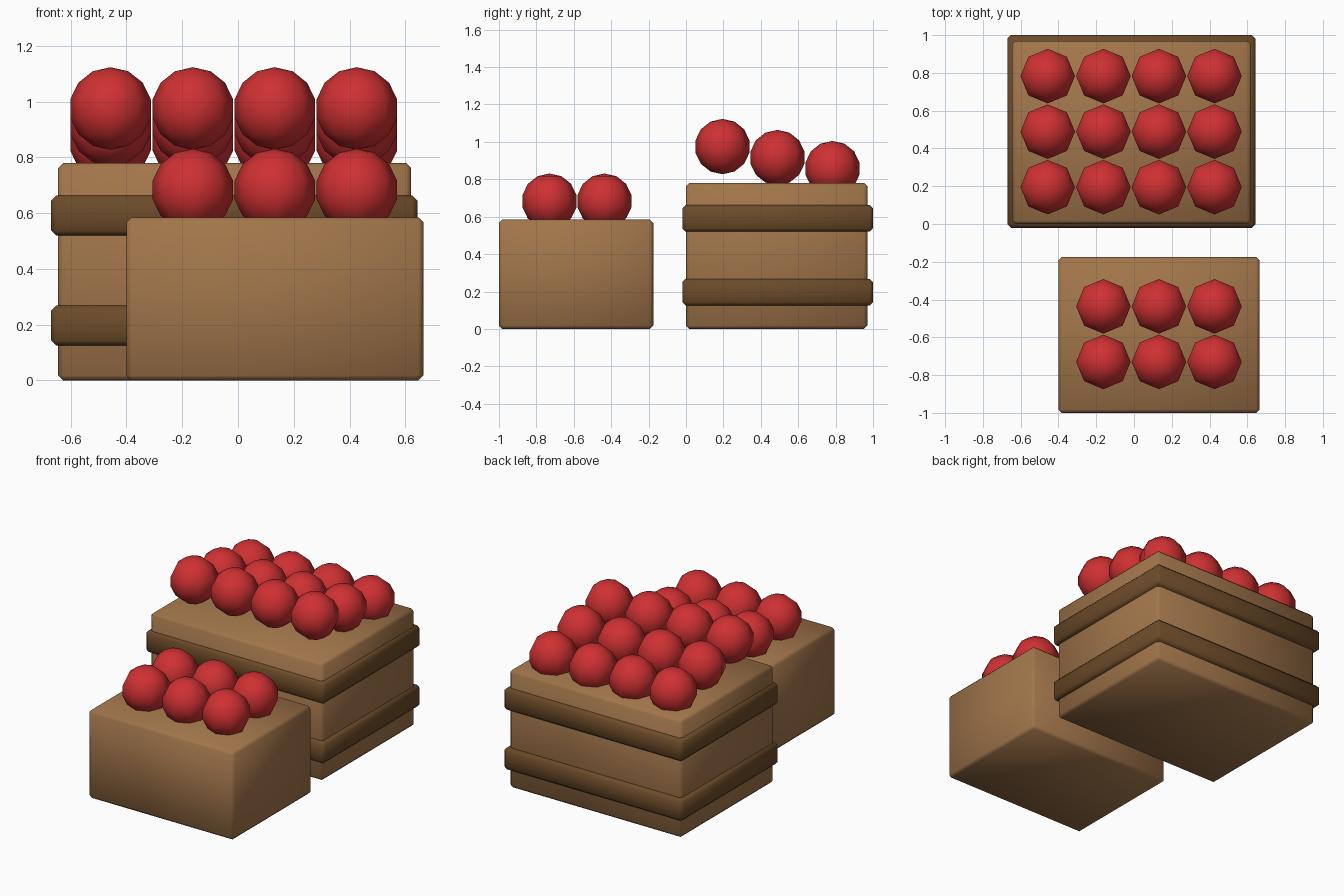
import bpy
import math

cube = bpy.data.objects.get("Cube")
if cube:
    bpy.data.objects.remove(cube, do_unlink=True)


def make_material(name, colour):
    mat = bpy.data.materials.new(name)
    mat.use_nodes = True
    mat.diffuse_color = (*colour, 1)
    mat.node_tree.nodes["Principled BSDF"].inputs["Base Color"].default_value = (*colour, 1)
    return mat


wood = make_material("light_wood", (0.36, 0.18, 0.07))
dark_wood = make_material("dark_wood", (0.15, 0.07, 0.022))
red = make_material("red_fruit", (0.62, 0.03, 0.032))


def box(name, low, high, mat, bevel=0.018):
    """Softly bevelled box between two opposite corners."""
    bpy.ops.mesh.primitive_cube_add(size=1, location=[(a + b) / 2 for a, b in zip(low, high)])
    obj = bpy.context.object
    obj.name = name
    obj.scale = [b - a for a, b in zip(low, high)]
    bpy.ops.object.transform_apply(location=False, rotation=False, scale=True)
    mod = obj.modifiers.new("soft_edges", "BEVEL")
    mod.width = bevel
    mod.segments = 1
    bpy.ops.object.modifier_apply(modifier=mod.name)
    bpy.ops.object.shade_smooth_by_angle(angle=math.radians(50))
    obj.data.materials.append(mat)
    return obj


def fruit(name, location):
    """Eight-sided ball."""
    bpy.ops.mesh.primitive_uv_sphere_add(segments=8, ring_count=7, radius=0.148, location=location)
    obj = bpy.context.object
    obj.name = name
    bpy.ops.object.shade_smooth_by_angle(angle=math.radians(50))
    obj.data.materials.append(red)


# Crates
box("large_crate", (-0.645, 0.0, 0.0), (0.62, 0.97, 0.78), wood)
box("small_crate", (-0.40, -1.0, 0.0), (0.665, -0.175, 0.585), wood)

# Bands around the large crate
for name, bottom in (("lower_band", 0.125), ("upper_band", 0.52)):
    box(name, (-0.67, -0.02, bottom), (0.643, 1.0, bottom + 0.143), dark_wood)

# Fruit: sloping rows on the large crate, level rows on the small one
columns = [-0.457, -0.162, 0.132, 0.426]
for row in range(3):
    for col, x in enumerate(columns):
        fruit(f"large_crate_fruit_{row}_{col}", (x, 0.195 + 0.294 * row, 0.975 - 0.059 * row))
for row in range(2):
    for col, x in enumerate(columns[1:]):
        fruit(f"small_crate_fruit_{row}_{col}", (x, -0.73 + 0.294 * row, 0.683))
